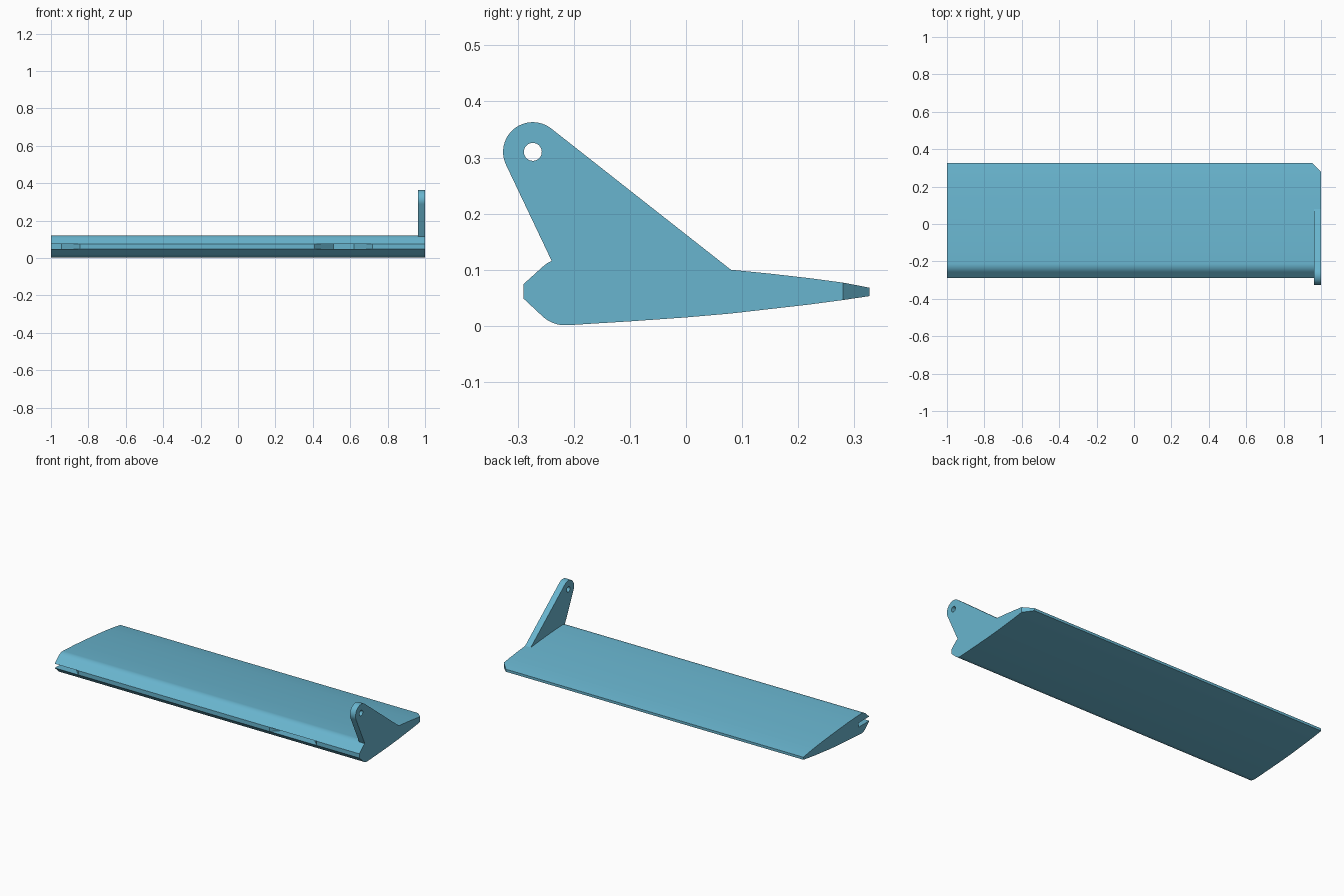
import bpy, bmesh, math
from mathutils import Vector

if "Cube" in bpy.data.objects:
    bpy.data.objects.remove(bpy.data.objects["Cube"])

blue = bpy.data.materials.new("light blue")
blue.diffuse_color = (0.14, 0.46, 0.62, 1)
blue.use_nodes = True
blue.node_tree.nodes["Principled BSDF"].inputs["Base Color"].default_value = blue.diffuse_color


def prism(name, points, axis, start, end):
    """Extrude a 2D outline: axis 'x' takes (y, z) points, axis 'z' takes (x, y)."""
    place = (lambda a, b, t: (t, a, b)) if axis == 'x' else (lambda a, b, t: (a, b, t))
    bm = bmesh.new()
    base = bm.faces.new([bm.verts.new(place(a, b, start)) for a, b in points])
    out = bmesh.ops.extrude_face_region(bm, geom=[base])
    shift = Vector(place(0, 0, end - start))
    bmesh.ops.translate(bm, vec=shift, verts=[v for v in out["geom"] if isinstance(v, bmesh.types.BMVert)])
    bmesh.ops.recalc_face_normals(bm, faces=bm.faces)
    mesh = bpy.data.meshes.new(name)
    bm.to_mesh(mesh)
    bm.free()
    mesh.materials.append(blue)
    ob = bpy.data.objects.new(name, mesh)
    bpy.context.collection.objects.link(ob)
    return ob


def combine(target, tool, operation):
    """Apply a boolean and remove the tool object."""
    bpy.context.view_layer.objects.active = target
    mod = target.modifiers.new("cut", 'BOOLEAN')
    mod.operation, mod.object, mod.solver = operation, tool, 'EXACT'
    bpy.ops.object.modifier_apply(modifier=mod.name)
    bpy.data.objects.remove(tool)


def arc(cy, cz, r, a0, a1, n):
    return [(cy + r * math.cos(math.radians(a0 + (a1 - a0) * i / n)),
             cz + r * math.sin(math.radians(a0 + (a1 - a0) * i / n))) for i in range(n + 1)]


# Flap body: bevelled nose, rounded shoulders, gently curved taper to a blunt tail
upper = arc(-0.215, 0.061, 0.06, 135, 87, 8) + [
    (-0.1, 0.115), (0.0, 0.107), (0.08, 0.1), (0.15, 0.093), (0.22, 0.085), (0.28, 0.077), (0.327, 0.068)]
lower = [(0.327, 0.053), (0.28, 0.046), (0.22, 0.038), (0.15, 0.03), (0.08, 0.022),
         (0.0, 0.015), (-0.1, 0.008)] + arc(-0.215, 0.061, 0.06, 273, 225, 8)
flap = prism("flap", [(-0.29, 0.049), (-0.29, 0.074)] + upper + lower, 'x', -1, 1)

# Control horn: rounded top, sloping back edge, pin hole
horn = prism("control_horn", arc(-0.273, 0.31, 0.053, 51, 205, 28) +
             [(-0.24, 0.117), (-0.22, 0.08), (0.08, 0.08), (0.08, 0.1)], 'x', 0.963, 1)
hole = prism("pin_hole", arc(-0.273, 0.31, 0.016, 0, 345, 23), 'x', 0.9, 1.1)
combine(horn, hole, 'DIFFERENCE')
combine(flap, horn, 'UNION')

# Hinge slots with slanted ends, the left one open at the flap's end
slots = {
    "end_slot": [(-1.1, -0.4), (-0.735, -0.4), (-0.945, -0.19), (-1.1, -0.19)],
    "middle_slot": [(0.3, -0.4), (0.83, -0.4), (0.62, -0.19), (0.51, -0.19)],
}
for name, outline in slots.items():
    combine(flap, prism(name, outline, 'z', 0.049, 0.074), 'DIFFERENCE')

# Clipped rear corner
combine(flap, prism("corner_clip", [(0.953, 0.327), (1.1, 0.18), (1.1, 0.5), (0.953, 0.5)], 'z', -0.1, 0.2),
        'DIFFERENCE')

bpy.ops.object.select_all(action='DESELECT')
flap.select_set(True)
bpy.context.view_layer.objects.active = flap
bpy.ops.object.shade_smooth_by_angle(angle=math.radians(25))
